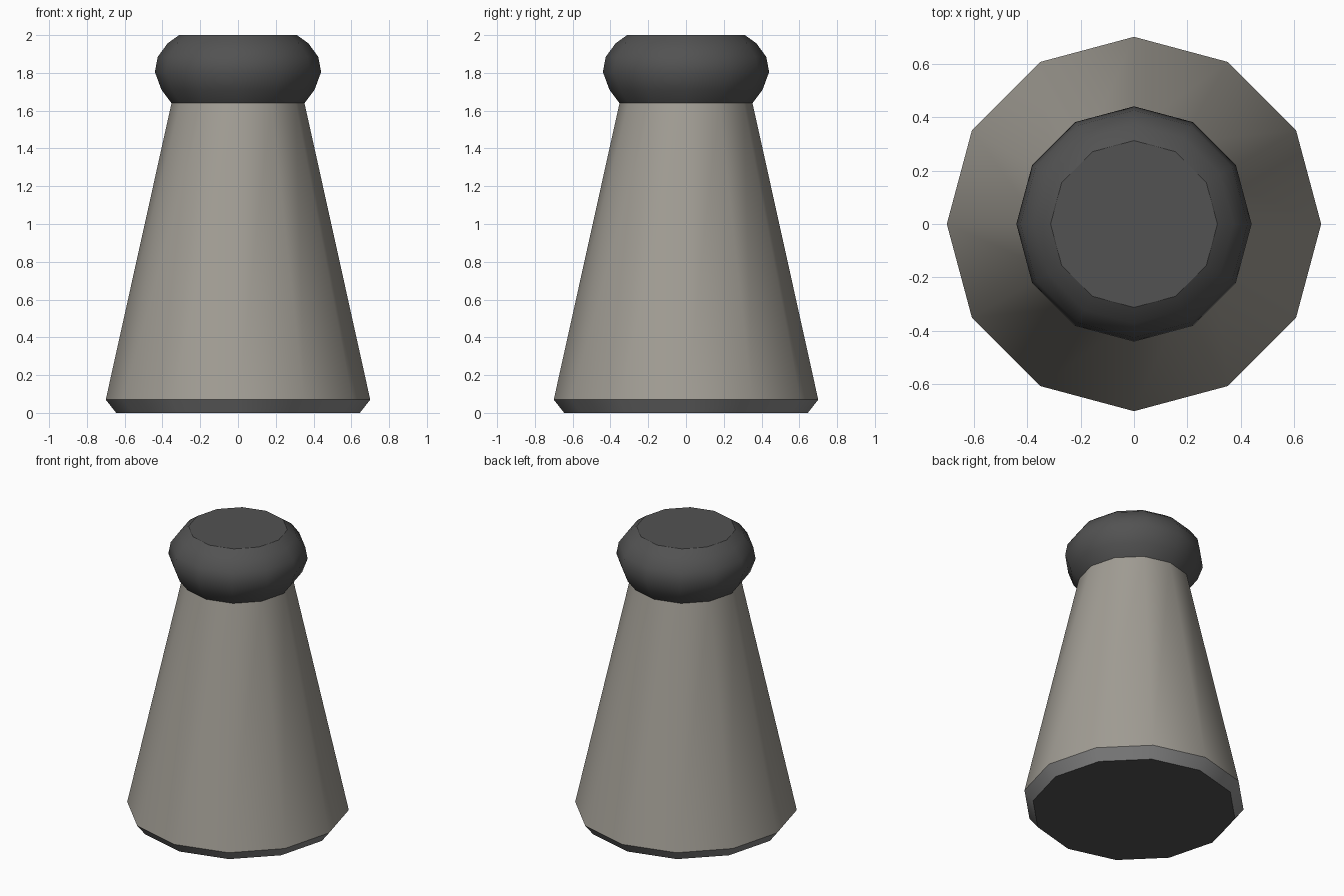
import bpy, bmesh
from math import cos, sin, pi, radians

if "Cube" in bpy.data.objects:
    bpy.data.objects.remove(bpy.data.objects["Cube"])

SIDES = 12


def material(name, rgb):
    m = bpy.data.materials.new(name)
    m.diffuse_color = (*rgb, 1)
    m.use_nodes = True
    m.node_tree.nodes["Principled BSDF"].inputs["Base Color"].default_value = m.diffuse_color
    return m


DARK = material("dark_grey", (0.085, 0.085, 0.085))
WARM = material("warm_grey", (0.36, 0.34, 0.30))
MID = material("mid_grey", (0.25, 0.25, 0.25))


def lathe(name, profile, mat, cap_bottom=False, cap_top=False, cap_mat=None):
    """Spin a (radius, z) profile around z; caps may use a second material."""
    bm = bmesh.new()
    rings = [[bm.verts.new((r * cos(2 * pi * i / SIDES), r * sin(2 * pi * i / SIDES), z))
              for i in range(SIDES)] for r, z in profile]
    for a, b in zip(rings, rings[1:]):
        for i in range(SIDES):
            j = (i + 1) % SIDES
            bm.faces.new((a[i], a[j], b[j], b[i]))
    caps = []
    if cap_bottom:
        caps.append(bm.faces.new(rings[0][::-1]))
    if cap_top:
        caps.append(bm.faces.new(rings[-1]))
    mesh = bpy.data.meshes.new(name)
    mesh.materials.append(mat)
    if cap_mat:
        mesh.materials.append(cap_mat)
        for f in caps:
            f.material_index = 1
    bm.to_mesh(mesh)
    bm.free()
    ob = bpy.data.objects.new(name, mesh)
    bpy.context.collection.objects.link(ob)
    bpy.ops.object.select_all(action='DESELECT')
    ob.select_set(True)
    bpy.context.view_layer.objects.active = ob
    bpy.ops.object.shade_smooth_by_angle(angle=radians(35))
    return ob


# Chamfered foot with a dark underside
lathe("base", [(0.645, 0), (0.70, 0.07)], MID, cap_bottom=True, cap_mat=DARK)

# Tapered body
lathe("body", [(0.70, 0.07), (0.352, 1.64)], WARM)

# Rounded knob with a flat top
lathe("knob", [(0.352, 1.64), (0.405, 1.71), (0.44, 1.805),
               (0.425, 1.885), (0.372, 1.957), (0.312, 2.0)], DARK, cap_top=True)
